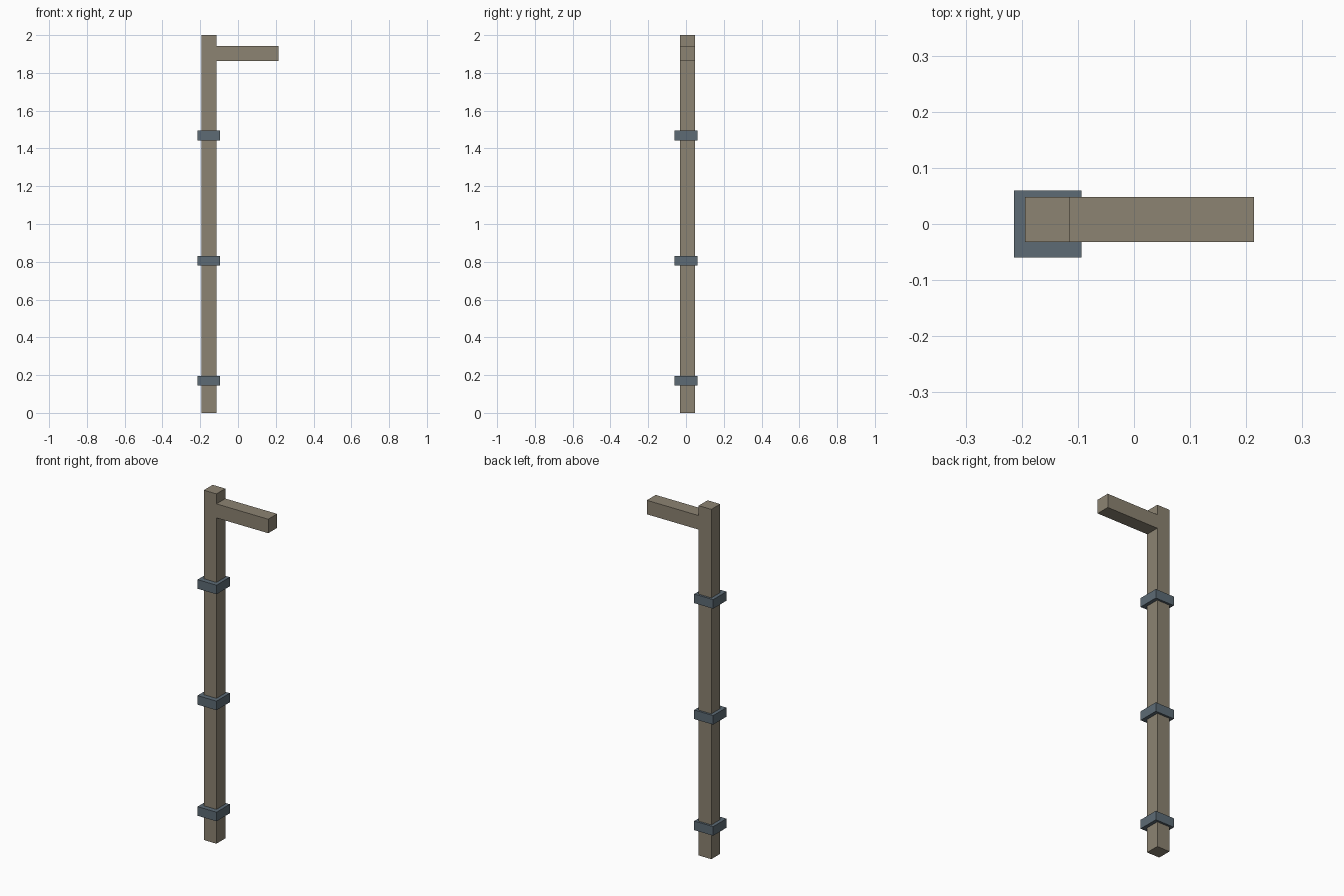
import bpy

if "Cube" in bpy.data.objects:
    bpy.data.objects.remove(bpy.data.objects["Cube"])


def material(name, rgb):
    m = bpy.data.materials.new(name)
    m.diffuse_color = (*rgb, 1)
    m.use_nodes = True
    m.node_tree.nodes["Principled BSDF"].inputs["Base Color"].default_value = m.diffuse_color
    return m


def box(name, lo, hi, mat):
    """Axis-aligned box between two corners."""
    bpy.ops.mesh.primitive_cube_add(size=1, location=[(a + b) / 2 for a, b in zip(lo, hi)])
    ob = bpy.context.object
    ob.name = name
    ob.scale = [b - a for a, b in zip(lo, hi)]
    bpy.ops.object.transform_apply(location=False, rotation=False, scale=True)
    ob.data.materials.append(mat)
    return ob


wood = material("weathered wood", (0.263, 0.228, 0.168))
metal = material("blue grey metal", (0.109, 0.147, 0.178))

# Upright post and the arm reaching out from it
X0, X1, Y0, Y1 = -0.194, -0.114, -0.032, 0.048
box("post", (X0, Y0, 0), (X1, Y1, 2), wood)
box("arm", (X1, Y0, 1.863), (0.214, Y1, 1.943), wood)

# Metal bands around the post
for i, z in enumerate((0.17, 0.805, 1.468)):
    box(f"band_{i + 1}", (-0.214, -0.06, z - 0.026), (-0.094, 0.06, z + 0.026), metal)
